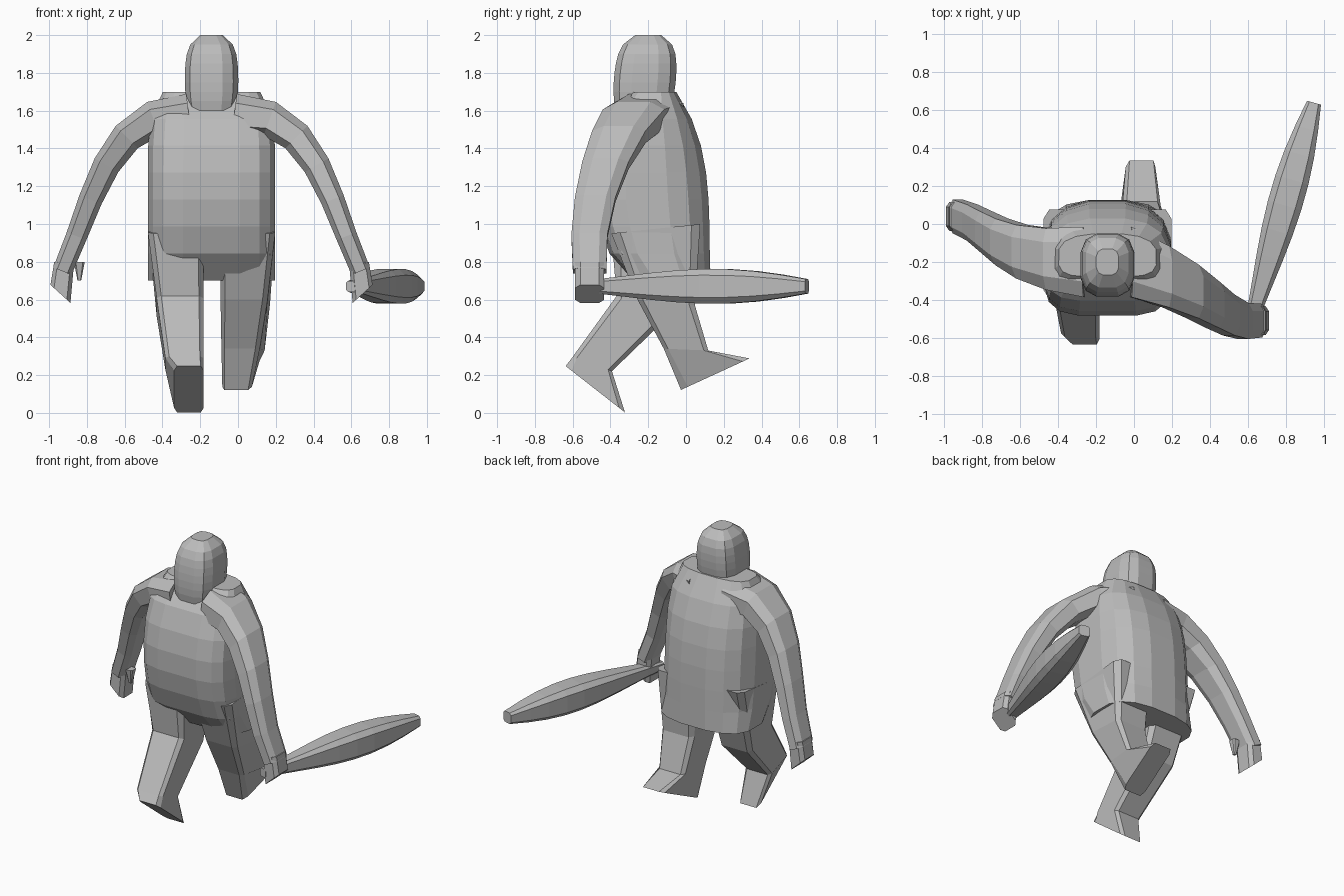
import bpy, bmesh, math
from mathutils import Vector
from mathutils.geometry import interpolate_bezier

default_cube = bpy.data.objects.get("Cube")
if default_cube:
    bpy.data.objects.remove(default_cube, do_unlink=True)

grey = (0.5, 0.5, 0.5, 1)
clay = bpy.data.materials.new("clay_grey")
clay.use_nodes = True
clay.diffuse_color = grey
clay.node_tree.nodes["Principled BSDF"].inputs["Base Color"].default_value = grey

middle = -0.14  # body centre line in x


def ring(center, across, along, sides=8, near=4, far=4):
    """Rounded-box section on two half-axes; near and far set how square each half is."""
    points = []
    for i in range(sides):
        angle = math.tau * (i + 0.5) / sides
        c, s = math.cos(angle), math.sin(angle)
        power = 2 / (near if s < 0 else far)
        c, s = (math.copysign(abs(value) ** power, value) for value in (c, s))
        points.append(Vector(center) + Vector(across) * c + Vector(along) * s)
    return points


def loft(name, rings):
    """Skin a row of equal cross-sections and cap both ends."""
    bm = bmesh.new()
    loops = [[bm.verts.new(point) for point in points] for points in rings]
    count = len(loops[0])
    for lower, upper in zip(loops, loops[1:]):
        for i in range(count):
            j = (i + 1) % count
            bm.faces.new((lower[i], lower[j], upper[j], upper[i]))
    bm.faces.new(loops[0])
    bm.faces.new(loops[-1])
    bmesh.ops.recalc_face_normals(bm, faces=bm.faces)
    mesh = bpy.data.meshes.new(name)
    bm.to_mesh(mesh)
    bm.free()
    mesh.materials.append(clay)
    bpy.context.collection.objects.link(bpy.data.objects.new(name, mesh))


def steps(count):
    """Evenly spaced fractions from zero to one."""
    return [i / count for i in range(count + 1)]


def torso():
    rings = []
    for t in steps(7):
        front = -0.28 - 0.21 * math.sin(math.pi * t) ** 0.6
        back = 0.13 - 0.18 * t ** 4
        half_width = 0.34 - 0.08 * t ** 12
        rings.append(ring((middle, (front + back) / 2, 0.7 + t),
                          (half_width, 0, 0), (0, (back - front) / 2, 0),
                          sides=16, near=4, far=2.6))
    loft("torso", rings)


def head():
    rings = []
    for t in steps(8):
        size = 0.87 + 0.13 * math.sin(math.pi * t ** 0.8) - 0.45 * t ** 10
        rings.append(ring((middle, -0.23 + 0.03 * t, 1.6 + 0.4 * t),
                          (0.145 * size, 0, 0), (0, 0.168 * size, 0), sides=12, near=3, far=3))
    loft("head", rings)


def arm(label, side, shoulder_y, elbow_y, hand_y):
    """Tapered limb along a curve, with a slanted hand; side is plus or minus one."""
    def spot(out, y, z):
        return Vector((middle + side * out, y, z))

    path = interpolate_bezier(spot(0.12, -0.2, 1.58), spot(0.55, shoulder_y, 1.62),
                              spot(0.63, elbow_y, 1.1), spot(0.79, hand_y, 0.75), 7)
    rings = []
    for i, point in enumerate(path):
        before, after = path[max(i - 1, 0)], path[min(i + 1, len(path) - 1)]
        heading = after - before
        across = Vector((heading.z, 0, -heading.x)).normalized()
        taper = 1 - i / (len(path) - 1)
        half_width = 0.055 + 0.06 * taper ** 1.5
        rings.append(ring(point, across * half_width, (0, half_width * 1.7, 0), near=3, far=3))
    loft(label + "_arm", rings)
    loft(label + "_hand", [ring(spot(0.78 + 0.02 * t, hand_y, 0.8 - 0.17 * t),
                                (side * 0.055, 0, 0.05 * t), (0, 0.08, 0)) for t in steps(2)])


def leg(name, hip_x, foot_x, toe_shift, front, back):
    """Limb between a front and a back edge, each a list of (y, z)."""
    rings = []
    for t, near, far in zip(steps(len(front) - 1), front, back):
        near = Vector((hip_x + (foot_x - hip_x) * t, *near))
        far = Vector((near.x + toe_shift * t, *far))
        half_width = 0.15 - 0.07 * t
        rings.append(ring((near + far) / 2, (half_width, 0, 0), (far - near) / 2, near=8, far=8))
    loft(name, rings)


def club():
    butt, tip = Vector((0.6, -0.58, 0.67)), Vector((0.95, 0.64, 0.67))
    across = (tip - butt).cross(Vector((0, 0, 1))).normalized()
    rings = []
    for t in steps(9):
        radius = 0.03 + 0.01 * t + 0.06 * math.sin(math.pi * t ** 1.3)
        rings.append(ring(butt.lerp(tip, t), across * radius, (0, 0, radius)))
    loft("club", rings)


torso()
head()
arm("left", side=1, shoulder_y=-0.35, elbow_y=-0.55, hand_y=-0.51)
arm("right", side=-1, shoulder_y=-0.2, elbow_y=0, hand_y=0.04)

# Thumb hanging beside the empty hand
loft("right_thumb", [ring((-0.84, 0, 0.8 - 0.1 * t), (0.03 - 0.02 * t, 0, 0),
                          (0, 0.03 - 0.02 * t, 0)) for t in steps(2)])

# Legs in mid stride
leg("left_leg", hip_x=0.05, foot_x=-0.01, toe_shift=0.05,
    front=[(-0.4, 0.95), (-0.26, 0.6), (-0.12, 0.34), (-0.03, 0.12)],
    back=[(0.08, 1), (0.05, 0.57), (0.12, 0.33), (0.34, 0.29)])
leg("right_leg", hip_x=-0.33, foot_x=-0.26, toe_shift=0,
    front=[(-0.4, 0.95), (-0.37, 0.62), (-0.6, 0.3), (-0.64, 0.25)],
    back=[(0.08, 1), (-0.1, 0.5), (-0.39, 0.22), (-0.32, 0)])

club()
